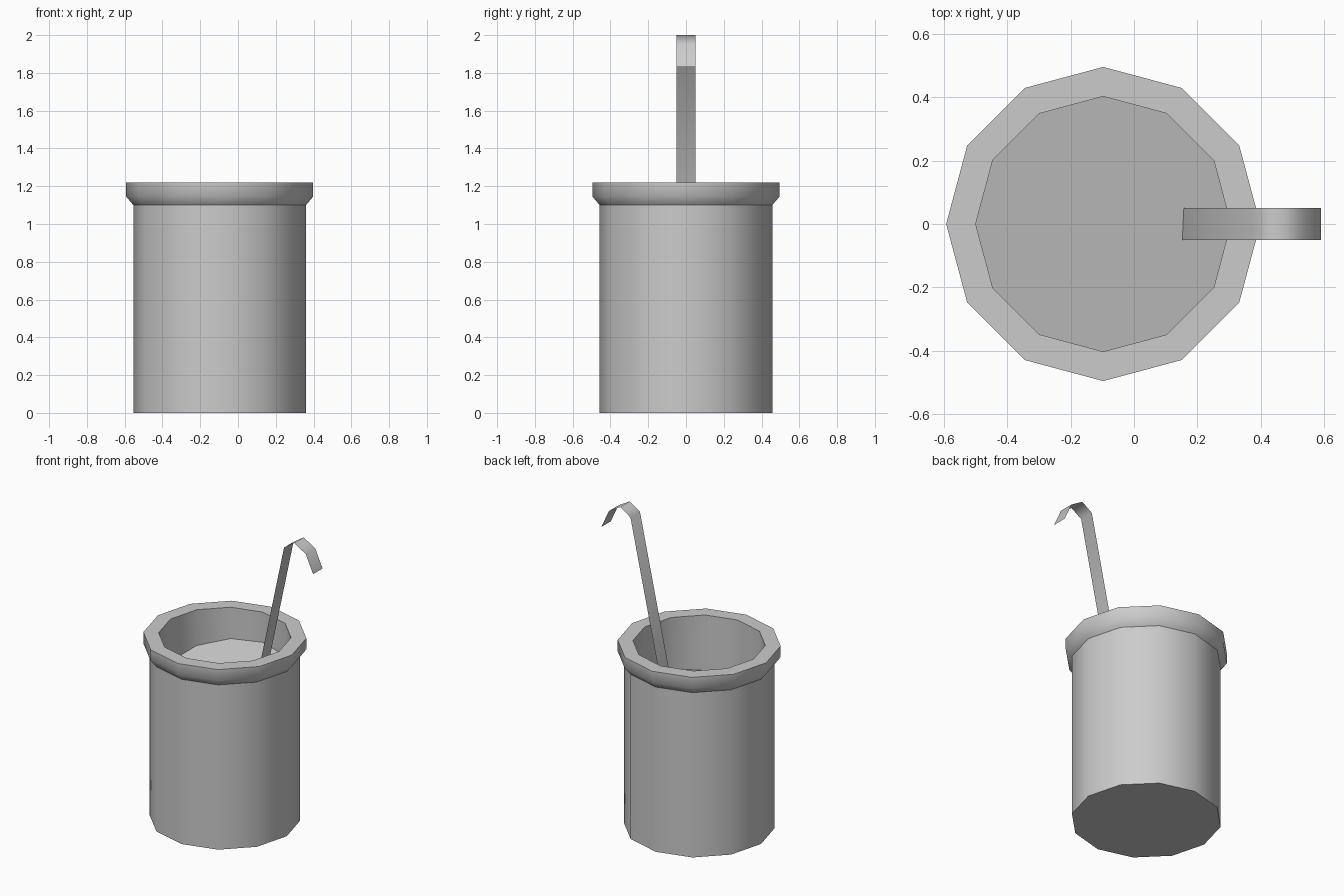
import bpy, bmesh, math

cube = bpy.data.objects.get("Cube")
if cube:
    bpy.data.objects.remove(cube)

SIDES = 12
CENTRE_X = -0.097
INNER_R, BODY_R, RIM_R = 0.402, 0.457, 0.495
TOP_Z = 1.22

grey = bpy.data.materials.new("plain grey")
grey.use_nodes = True
grey.diffuse_color = (0.6, 0.6, 0.6, 1)
grey.node_tree.nodes["Principled BSDF"].inputs["Base Color"].default_value = (0.6, 0.6, 0.6, 1)


def finish(name, bm, angle):
    """Turn a bmesh into a shaded, coloured object."""
    mesh = bpy.data.meshes.new(name)
    bm.to_mesh(mesh)
    bm.free()
    mesh.materials.append(grey)
    obj = bpy.data.objects.new(name, mesh)
    bpy.context.collection.objects.link(obj)
    bpy.ops.object.select_all(action='DESELECT')
    obj.select_set(True)
    bpy.context.view_layer.objects.active = obj
    bpy.ops.object.shade_smooth_by_angle(angle=math.radians(angle))
    return obj


def ring(bm, radius, height):
    """One polygon loop; height is a function of the offset from the axis."""
    verts = []
    for i in range(SIDES):
        a = math.tau * i / SIDES
        x, y = radius * math.cos(a), radius * math.sin(a)
        verts.append(bm.verts.new((CENTRE_X + x, y, height(x, y))))
    return verts


def level(z):
    return lambda x, y: z


def bridge(bm, low, high):
    for i in range(SIDES):
        j = (i + 1) % SIDES
        bm.faces.new((low[i], low[j], high[j], high[i]))


def liquid_height(x, y):
    return 0.93 - 0.02 * x + 0.22 * y


# Outer wall with closed base
bm = bmesh.new()
base = ring(bm, BODY_R, level(0))
bridge(bm, base, ring(bm, BODY_R, level(1.10)))
bm.faces.new(base[::-1])
finish("container_body", bm, 40)

# Thick rim with a chamfered underside, running down the inner wall
bm = bmesh.new()
profile = [(BODY_R, level(1.10)), (RIM_R, level(1.145)), (RIM_R, level(TOP_Z)),
           (INNER_R, level(TOP_Z)), (INNER_R, liquid_height)]
loops = [ring(bm, r, h) for r, h in profile]
for low, high in zip(loops, loops[1:]):
    bridge(bm, low, high)
finish("container_rim", bm, 60)

# Slightly tilted surface inside
bm = bmesh.new()
bm.faces.new(ring(bm, INNER_R, liquid_height))
finish("inner_surface", bm, 40)

# Thin hooked ladle handle leaning out of the container
bm = bmesh.new()
path = [(0.145, 0.88), (0.375, 1.95), (0.45, 2.0), (0.535, 1.95), (0.59, 1.83)]
pairs = [[bm.verts.new((x, y, z)) for y in (-0.05, 0.05)] for x, z in path]
for (a, b), (c, d) in zip(pairs, pairs[1:]):
    bm.faces.new((a, c, d, b))
finish("ladle_handle", bm, 70)
